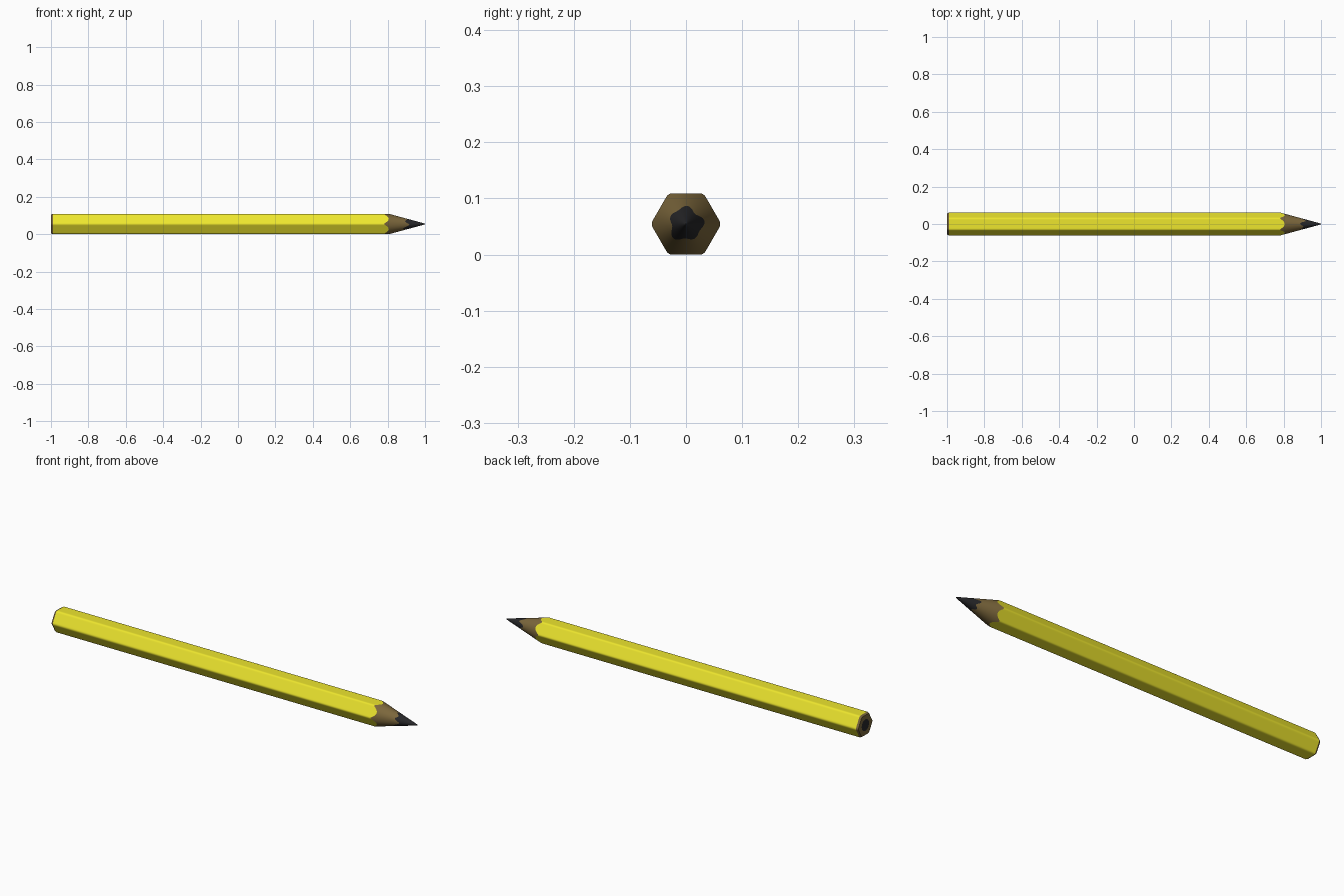
import bpy
import math
from math import sin, cos, pi

if "Cube" in bpy.data.objects:
    bpy.data.objects.remove(bpy.data.objects["Cube"])

AP = 0.0545       # flat-to-centre distance of the hexagon
FILLET = 0.012    # rounding of the long edges
CZ = AP           # axis height
SLOPE = 0.27      # sharpened cone: radius = (APEX - x) * SLOPE
APEX = 1.008


def material(name, rgb):
    m = bpy.data.materials.new(name)
    m.diffuse_color = (*rgb, 1)
    m.use_nodes = True
    m.node_tree.nodes["Principled BSDF"].inputs["Base Color"].default_value = m.diffuse_color
    return m


yellow = material("yellow_paint", (0.85, 0.79, 0.027))
wood = material("bare_wood", (0.20, 0.135, 0.045))
dark = material("graphite", (0.02, 0.02, 0.022))


def hexagon():
    """Rounded hexagon with flat top and bottom, as (angle, radius) pairs."""
    pts = []
    corner = (AP - FILLET) / cos(pi / 6)
    for k in range(6):
        a = k * pi / 3
        arc = []
        for j in range(5):
            t = a + (j / 4 - 0.5) * pi / 3
            arc.append((corner * cos(a) + FILLET * cos(t),
                        corner * sin(a) + FILLET * sin(t)))
        pts += arc
        # points along the flat, so the scalloped edge curves
        b = a + pi / 3
        end = (corner * cos(b) + FILLET * cos(b - pi / 6),
               corner * sin(b) + FILLET * sin(b - pi / 6))
        s = arc[-1]
        for j in range(1, 10):
            f = j / 10
            pts.append((s[0] + (end[0] - s[0]) * f, s[1] + (end[1] - s[1]) * f))
    return [(math.atan2(z, y), math.hypot(y, z)) for y, z in pts]


HEX = hexagon()


def ring(func):
    """func(angle, hex_radius) -> (x, radius)"""
    out = []
    for a, r in HEX:
        x, rad = func(a, r)
        out.append((x, rad * cos(a), CZ + rad * sin(a)))
    return out


def loft(name, rings, mat, cap_start=False, cap_end=False):
    n = len(HEX)
    verts = [v for rg in rings for v in rg]
    faces = []
    for i in range(len(rings) - 1):
        for j in range(n):
            k = (j + 1) % n
            faces.append((i * n + j, i * n + k, (i + 1) * n + k, (i + 1) * n + j))
    if cap_start:
        faces.append(tuple(reversed(range(n))))
    if cap_end:
        faces.append(tuple(range((len(rings) - 1) * n, len(rings) * n)))
    me = bpy.data.meshes.new(name)
    me.from_pydata(verts, [], faces)
    me.materials.append(mat)
    ob = bpy.data.objects.new(name, me)
    bpy.context.collection.objects.link(ob)
    bpy.ops.object.select_all(action='DESELECT')
    ob.select_set(True)
    bpy.context.view_layer.objects.active = ob
    bpy.ops.object.shade_smooth_by_angle(angle=math.radians(25))
    return ob


def cone_x(r):
    return APEX - r / SLOPE


def paint_edge(a, r):
    return cone_x(r), r


def lead_edge(a, r):
    # irregular wavy border between wood and graphite
    rad = 0.029 + 0.003 * sin(5 * a + 0.6) + 0.002 * sin(3 * a + 2)
    return cone_x(rad), rad


def cone_ring(rad):
    return ring(lambda a, r: (cone_x(rad), rad))


# painted hexagonal body, scalloped where the cone cuts the flats
loft("painted_body", [ring(lambda a, r: (-0.99, r)), ring(paint_edge)], yellow)

# sharpened wooden cone
loft("wood_cone", [ring(paint_edge), ring(lead_edge)], wood)

# graphite point with a slightly rounded tip
loft("graphite_point", [ring(lead_edge), cone_ring(0.015), cone_ring(0.0055),
                        ring(lambda a, r: (0.9935, 0.0037)),
                        ring(lambda a, r: (0.998, 0.0025)),
                        ring(lambda a, r: (1.0, 0.0008))], dark, cap_end=True)

# chamfered wooden back end around the core
loft("wood_back_end", [ring(lambda a, r: (-1.0, 0.029)),
                       ring(lambda a, r: (-1.0, r * 0.91)),
                       ring(lambda a, r: (-0.99, r))], wood)

# graphite core seen at the back
loft("graphite_core", [ring(lambda a, r: (-1.0, 0.029)),
                       ring(lambda a, r: (-0.99, 0.029))], dark, cap_start=True)
